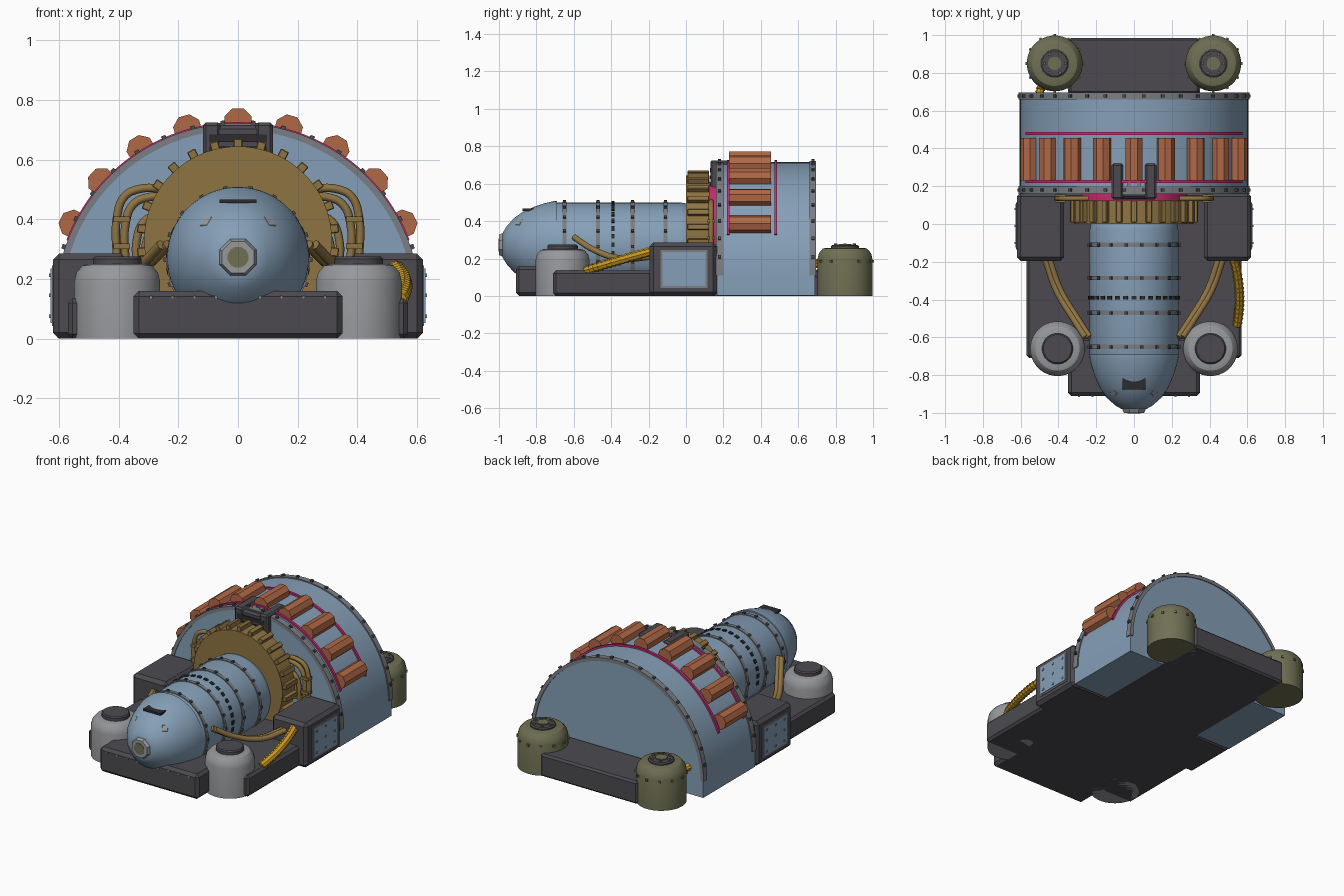
import bpy, bmesh, math
from mathutils import Matrix, Vector

if "Cube" in bpy.data.objects:
    bpy.data.objects.remove(bpy.data.objects["Cube"])


def material(name, rgb):
    m = bpy.data.materials.new(name)
    lin = [((c / 255 + 0.055) / 1.055) ** 2.4 for c in rgb]
    m.diffuse_color = (*lin, 1)
    m.use_nodes = True
    m.node_tree.nodes["Principled BSDF"].inputs["Base Color"].default_value = m.diffuse_color
    return m


BLUE = material("steel blue", (133, 159, 183))
DARK = material("dark plate", (76, 74, 79))
GREY = material("light grey", (150, 152, 155))
BAND = material("band grey", (122, 126, 131))
OLIVE = material("olive", (112, 112, 84))
GOLD = material("old gold", (143, 116, 66))
ORANGE = material("copper orange", (176, 104, 70))
PINK = material("magenta", (208, 42, 112))
BLACK = material("near black", (44, 44, 46))
YELLOW = material("cable yellow", (200, 152, 32))


def finish(name, bm, mat, bevel=0, smooth=False):
    bmesh.ops.recalc_face_normals(bm, faces=bm.faces[:])
    me = bpy.data.meshes.new(name)
    bm.to_mesh(me)
    bm.free()
    me.materials.append(mat)
    ob = bpy.data.objects.new(name, me)
    bpy.context.collection.objects.link(ob)
    if bevel:
        mod = ob.modifiers.new("bevel", "BEVEL")
        mod.width, mod.segments = bevel, 1
    if smooth:
        bpy.ops.object.select_all(action="DESELECT")
        bpy.context.view_layer.objects.active = ob
        ob.select_set(True)
        bpy.ops.object.shade_smooth_by_angle(angle=math.radians(32))
    return ob


def box(name, lo, hi, mat, bevel=0):
    boxes(name, [Matrix.Translation((Vector(lo) + Vector(hi)) / 2)], Vector(hi) - Vector(lo), mat, bevel)


def boxes(name, mats, size, mat, bevel=0):
    bm = bmesh.new()
    for m in mats:
        bmesh.ops.create_cube(bm, size=1, matrix=m @ Matrix.Diagonal((*size, 1)))
    return finish(name, bm, mat, bevel)


def lathe(name, profile, loc, mat, seg=48, along_y=False, smooth=True):
    """Spin (radius, height) points; along_y points the height to the front."""
    bm = bmesh.new()
    m = Matrix.Translation(loc) @ (Matrix.Rotation(math.pi / 2, 4, "X") if along_y else Matrix())
    rings = [[bm.verts.new(m @ Vector((r * math.cos(2 * math.pi * (i + .5) / seg),
                                       r * math.sin(2 * math.pi * (i + .5) / seg), h)))
              for i in range(seg)] for r, h in profile]
    for a, b in zip(rings, rings[1:]):
        for i in range(seg):
            bm.faces.new((a[i], a[(i + 1) % seg], b[(i + 1) % seg], b[i]))
    bm.faces.new(rings[0])
    bm.faces.new(rings[-1])
    return finish(name, bm, mat, 0, smooth)


def extrude_y(name, outline, y0, y1, mat, smooth=True):
    bm = bmesh.new()
    f = bm.faces.new([bm.verts.new((x, y0, z)) for x, z in outline])
    new = bmesh.ops.extrude_face_region(bm, geom=[f])["geom"]
    bmesh.ops.translate(bm, vec=(0, y1 - y0, 0), verts=[v for v in new if isinstance(v, bmesh.types.BMVert)])
    return finish(name, bm, mat, 0, smooth)


def arc(r, a, cz, n=48):
    return [(r * math.sin(math.radians(-a + 2 * a * i / n)), cz + r * math.cos(math.radians(-a + 2 * a * i / n)))
            for i in range(n + 1)]


def radial(angle, r, y, cz):
    """Frame at an angle from the top around the y axis."""
    return Matrix.Translation((0, y, cz)) @ Matrix.Rotation(math.radians(angle), 4, "Y") @ Matrix.Translation((0, 0, r))


def tube(name, pts, r, mat):
    cu = bpy.data.curves.new(name, "CURVE")
    cu.dimensions, cu.bevel_depth, cu.bevel_resolution, cu.use_fill_caps = "3D", r, 2, True
    sp = cu.splines.new("BEZIER")
    sp.bezier_points.add(len(pts) - 1)
    for p, co in zip(sp.bezier_points, pts):
        p.co = co
        p.handle_left_type = p.handle_right_type = "AUTO"
    sp.resolution_u = 6
    cu.materials.append(mat)
    ob = bpy.data.objects.new(name, cu)
    bpy.context.collection.objects.link(ob)
    bpy.ops.object.select_all(action="DESELECT")
    bpy.context.view_layer.objects.active = ob
    ob.select_set(True)
    bpy.ops.object.convert(target="MESH")


# Base plates
box("base_plate", (-.57, -.71, 0), (.57, .165, .135), DARK, .015)
box("front_plate", (-.35, -.91, 0), (.35, -.6, .16), DARK, .018)
box("under_plate", (-.35, .1, 0), (.35, .75, .1), DARK)
box("rear_plate", (-.345, .69, 0), (.345, .985, .145), DARK, .012)
boxes("front_plate_bolts", [Matrix.Translation((x * .073, -.91, .138)) for x in range(-4, 5)], (.01, .012, .01), GREY)

# Arched drum with end bands, stripes and rods
CZ, R = .11, .605
extrude_y("drum", arc(R, 90, CZ) + [(R, .002), (-R, .002)], .165, .69, BLUE)
for name, y0, y1, a, r, mat in (("front_band", .16, .2, 90, .612, BAND), ("rear_band", .66, .696, 90, .612, BAND),
                                ("front_stripe", .218, .233, 69, .616, PINK),
                                ("rear_stripe", .472, .487, 69, .616, PINK)):
    extrude_y(name, arc(r, a, CZ) + arc(.59, a, CZ)[::-1], y0, y1, mat)
boxes("band_bolts", [radial(a * 9.5 + 4.75, .616, y, CZ) for a in range(-9, 9) for y in (.18, .678)],
      (.016, .016, .014), DARK)
for i in range(-4, 5):
    m = radial(i * 15.9, .617, .455, CZ)
    rod = lathe("rod", [(.049, 0), (.049, .225)], (0, 0, 0), ORANGE, 8, True, False)
    rod.matrix_world = m

# Gear and coupling between drum and body
GZ = .33
lathe("coupling", [(.28, -.17), (.28, -.11)], (0, 0, GZ), PINK, 48, True)
lathe("gear_disc", [(.315, -.125), (.315, 0)], (0, 0, GZ), GOLD, 48, True)
boxes("gear_teeth", [radial(a * 13.85, .325, .066, GZ) for a in range(-10, 11)], (.03, .115, .03), GOLD, .003)

# Body with rings and bolts, ending in a rounded nose
BZ = .265
lathe("body", [(.22, -.02), (.23, 0), (.235, .03), (.235, .69), (.228, .71)], (0, 0, BZ), BLUE, 48, True)
lathe("nose", [(.238, .69), (.236, .71), (.225, .755), (.207, .81), (.18, .87), (.145, .92), (.1, .96), (.066, .98)],
      (0, 0, BZ + .006), BLUE, 48, True)
for y in (.11, .285, .47, .65):
    lathe("body_ring", [(.23, y - .011), (.24, y - .011), (.24, y + .011), (.23, y + .011)], (0, 0, BZ), BAND, 48, True)
boxes("ring_bolts", [radial(a * 20 + 10, .242, -y, BZ) for a in range(-6, 6) for y in (.11, .285, .47, .65)],
      (.015, .016, .014), DARK)
boxes("portholes", [radial(a * 11, .236, -.39, BZ) for a in range(-9, 10)], (.024, .018, .012), BLACK)

# Nose tip, eye windows and top hatch
lathe("nose_tip", [(.07, .95), (.066, .985), (.058, 1.0)], (0, 0, BZ + .008), GREY, 8, True, False)
lathe("nose_port", [(.036, .99), (.036, 1.003)], (0, 0, BZ + .008), OLIVE, 12, True, False)
for s in (-1, 1):
    n = Vector((s * .55, -.6, .65))
    m = Matrix.Translation((s * .1, -.885, .385)) @ n.to_track_quat("Z", "Y").to_matrix().to_4x4()
    boxes("nose_window", [m], (.06, .065, .03), GREY, .015)
bm = bmesh.new()
f = bm.faces.new([bm.verts.new((x, y, .455)) for x, y in
                  ((-.062, -.875), (.062, -.875), (.062, -.77), (0, -.81), (-.062, -.77))])
up = bmesh.ops.extrude_face_region(bm, geom=[f])["geom"]
bmesh.ops.translate(bm, vec=(0, 0, .012), verts=[v for v in up if isinstance(v, bmesh.types.BMVert)])
finish("nose_hatch", bm, BLACK)
box("hatch_mount", (-.035, -.83, .43), (.035, -.79, .458), BLACK)

# Clamp on top of the drum
box("clamp_body", (-.115, .135, .56), (.115, .2, .715), DARK, .012)
box("clamp_slot", (-.098, .129, .66), (.098, .139, .685), BLACK)
box("clamp_slot_low", (-.098, .129, .625), (.098, .139, .645), BLACK)
for s in (-1, 1):
    box("clamp_arm", (s * .088 - .03, .13, .57), (s * .088 + .03, .32, .725), DARK, .01)
boxes("clamp_bars", [Matrix.Translation((x, .22, .712)) for x in (-.025, .025)], (.02, .07, .02), BAND)

# Mirrored side parts
silo = [(.145, 0), (.145, .19), (.137, .222), (.117, .245), (.1, .25)]
for s in (-1, 1):
    # Side boxes with panels
    x0, x1 = sorted((s * .37, s * .62))
    box("side_box", (x0, -.195, 0), (x1, .165, .285), DARK, .02)
    box("panel_frame", (min(s * .61, s * .624), -.135, .042), (max(s * .61, s * .624), .115, .245), BAND)
    box("side_panel", (min(s * .61, s * .628), -.125, .052), (max(s * .61, s * .628), .105, .235), BLUE)
    boxes("panel_rivets", [Matrix.Translation((s * .628, y, z)) for y in (-.1, -.01, .08) for z in (.075, .145, .212)],
          (.01, .012, .012), BLUE)
    # Front tanks
    lathe("front_tank", silo, (s * .405, -.66, 0), GREY, 32)
    lathe("front_tank_cap", [(.082, .24), (.082, .268), (.075, .275)], (s * .405, -.66, 0), DARK, 24)
    # Rear tanks
    lathe("rear_tank", [(r * 1.02, h * 1.03) for r, h in silo], (s * .42, .85, 0), OLIVE, 32)
    lathe("rear_tank_cap", [(.076, .25), (.076, .266), (.068, .272)], (s * .42, .85, 0), DARK, 16)
    lathe("rear_tank_hub", [(.036, .26), (.036, .278)], (s * .42, .85, 0), OLIVE, 12)
    ring = [Matrix.Translation((s * .42, .85, 0)) @ Matrix.Rotation(math.pi * a / 6, 4, "Z") for a in range(12)]
    boxes("rear_tank_bolts", [m @ Matrix.Translation((.148, 0, .185)) for m in ring]
          + [m @ Matrix.Translation((.056, 0, .273)) for m in ring[::2]], (.014, .014, .014), OLIVE)
    # Pipes beside the gear and hoses to the body
    for k, (x, z, end) in enumerate(((.405, .49, .24), (.34, .405, .26))):
        for d in (0, .028):
            xx, zz = x - d, z + .012 - d
            tube("gear_pipe", [(s * xx, .135, .25), (s * xx, .135, zz - .09), (s * (xx - .025), .135, zz - .025),
                               (s * (xx - .075), .135, zz), (s * end, .135, zz)], .014, GOLD)
    boxes("pipe_clip", [Matrix.Translation((s * .39, .135, z)) for z in (.31, .4)], (.055, .04, .018), GOLD)
    for d in (0, .022):
        tube("body_hose", [(s * (.235 + d), -.6, .315), (s * (.3 + d), -.5, .25), (s * (.39 + d), -.35, .2),
                           (s * (.45 + d), -.18, .21)], .017, GOLD)


def ribbed(name, a, b, c, n, r):
    """Segmented cable along a quadratic curve."""
    a, b, c = map(Vector, (a, b, c))
    bm = bmesh.new()
    for i in range(n):
        t = (i + .5) / n
        p = a * (1 - t) ** 2 + b * 2 * t * (1 - t) + c * t * t
        d = (b - a) * (1 - t) + (c - b) * t
        m = Matrix.Translation(p) @ d.to_track_quat("Z", "Y").to_matrix().to_4x4()
        bmesh.ops.create_cone(bm, cap_ends=True, segments=8, radius1=r, radius2=r * .75,
                              depth=(c - a).length / n * 1.15, matrix=m)
    finish(name, bm, YELLOW)


# Ribbed yellow cables
ribbed("side_cable", (.525, -.18, .24), (.58, -.36, .19), (.545, -.54, .135), 16, .027)
ribbed("rear_cable", (-.5, .68, .17), (-.5, .71, .18), (-.48, .75, .16), 4, .025)
